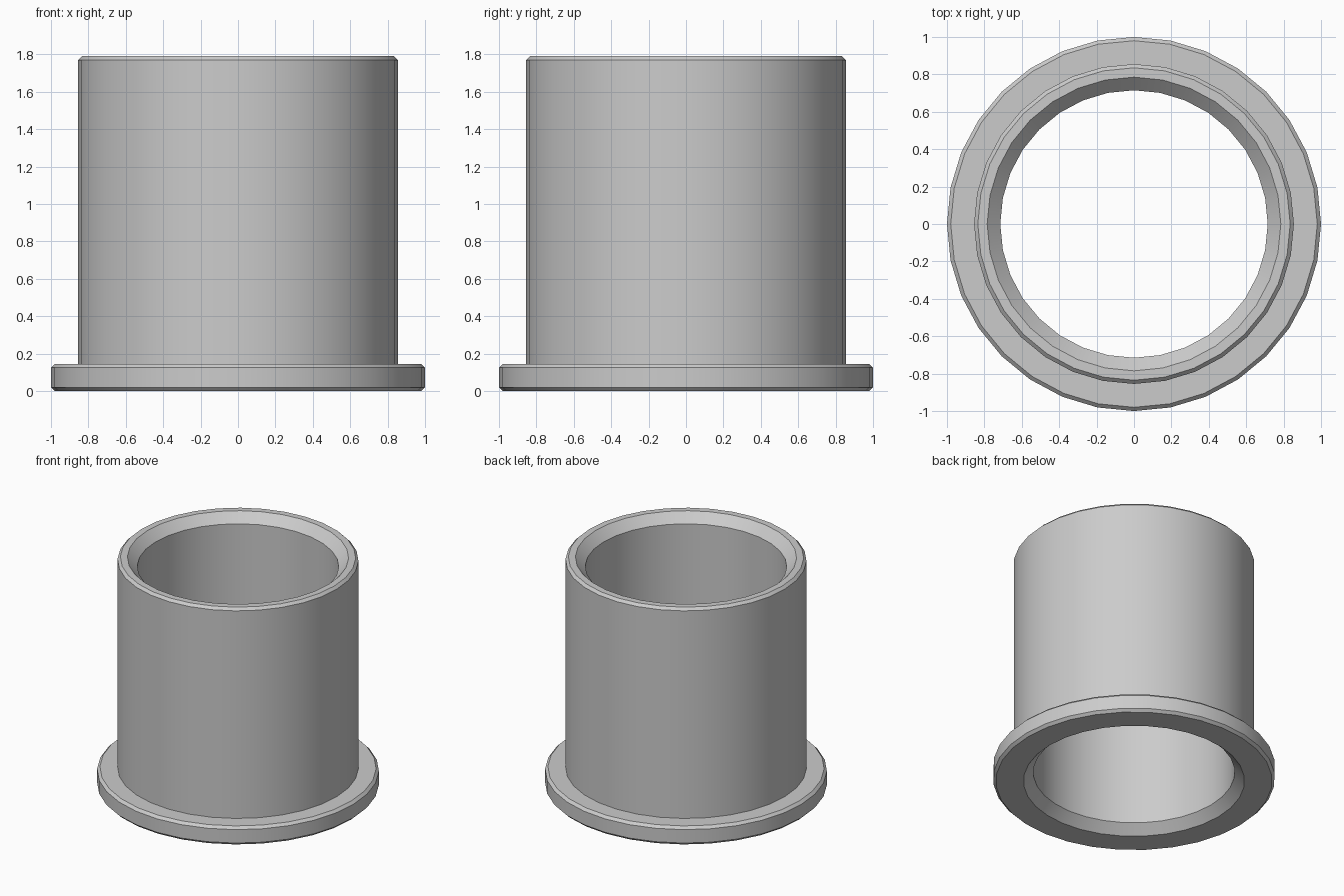
import bpy
import bmesh
from math import radians
from mathutils import Matrix, Vector

SIDES = 32

cube = bpy.data.objects.get("Cube")
if cube:
    bpy.data.objects.remove(cube, do_unlink=True)


def make_material(name, rgb):
    mat = bpy.data.materials.new(name)
    mat.use_nodes = True
    mat.diffuse_color = (*rgb, 1)
    mat.node_tree.nodes["Principled BSDF"].inputs["Base Color"].default_value = (*rgb, 1)
    return mat


def lathe(name, profile, mat):
    """Revolve a closed (radius, height) profile around z."""
    bm = bmesh.new()
    rings = []
    for i in range(SIDES):
        turn = Matrix.Rotation(radians(360 * i / SIDES), 3, "Z")
        rings.append([bm.verts.new(turn @ Vector((r, 0, z))) for r, z in profile])
    n = len(profile)
    for i in range(SIDES):
        a, b = rings[i], rings[(i + 1) % SIDES]
        for j in range(n):
            k = (j + 1) % n
            bm.faces.new((a[j], b[j], b[k], a[k]))
    bmesh.ops.recalc_face_normals(bm, faces=bm.faces)
    mesh = bpy.data.meshes.new(name)
    bm.to_mesh(mesh)
    bm.free()
    mesh.materials.append(mat)
    obj = bpy.data.objects.new(name, mesh)
    bpy.context.collection.objects.link(obj)
    bpy.ops.object.select_all(action="DESELECT")
    obj.select_set(True)
    bpy.context.view_layer.objects.active = obj
    bpy.ops.object.shade_smooth_by_angle(angle=radians(20))
    return obj


# Main dimensions
height, flange_top = 1.79, 0.145
bore, sleeve, flange = 0.715, 0.855, 1.0
edge, lead_in = 0.02, 0.07

# Flanged sleeve: outside from bottom to top, then down the bore
profile = [
    (bore + lead_in, 0),
    (flange - edge, 0),
    (flange, edge),
    (flange, flange_top - edge),
    (flange - edge, flange_top),
    (sleeve, flange_top),
    (sleeve, height - edge),
    (sleeve - edge, height),
    (bore + lead_in, height),
    (bore, height - lead_in),
    (bore, lead_in),
]
lathe("flanged_sleeve", profile, make_material("light grey", (0.6, 0.6, 0.6)))
